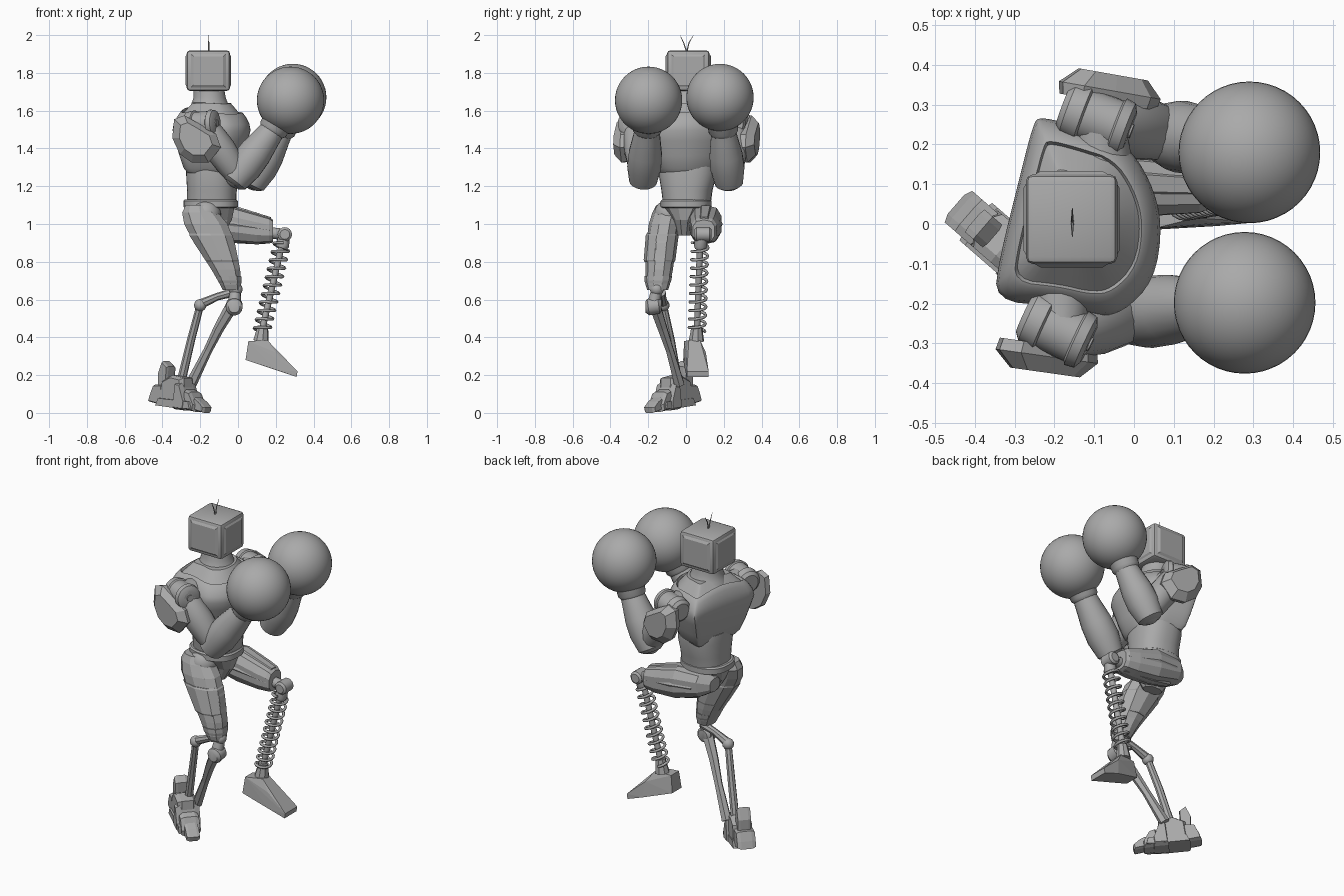
import bpy
import bmesh
from math import cos, sin, pi, radians
from mathutils import Vector, Matrix

cube = bpy.data.objects.get("Cube")
if cube:
    bpy.data.objects.remove(cube, do_unlink=True)

grey = bpy.data.materials.new("plain grey")
grey.use_nodes = True
grey.diffuse_color = (0.4, 0.4, 0.4, 1)
grey.node_tree.nodes["Principled BSDF"].inputs["Base Color"].default_value = (0.4, 0.4, 0.4, 1)


def finish(name, bm, smooth=None):
    """Turn a bmesh into a finished object."""
    bmesh.ops.recalc_face_normals(bm, faces=bm.faces)
    mesh = bpy.data.meshes.new(name)
    bm.to_mesh(mesh)
    bm.free()
    ob = bpy.data.objects.new(name, mesh)
    bpy.context.collection.objects.link(ob)
    mesh.materials.append(grey)
    if smooth:
        bpy.ops.object.select_all(action='DESELECT')
        ob.select_set(True)
        bpy.context.view_layer.objects.active = ob
        bpy.ops.object.shade_smooth_by_angle(angle=radians(smooth))


def skin(name, rings, smooth=None):
    """Bridge rings of points and cap both ends."""
    bm = bmesh.new()
    loops = [[bm.verts.new(p) for p in ring] for ring in rings]
    n = len(loops[0])
    for a, b in zip(loops, loops[1:]):
        for i in range(n):
            j = (i + 1) % n
            bm.faces.new((a[i], a[j], b[j], b[i]))
    bm.faces.new(loops[0])
    bm.faces.new(loops[-1])
    finish(name, bm, smooth)


def loft(name, rows, n=32, power=2.0, turn=0, axis='Z', smooth=None):
    """Rows are (height along axis, centre a, centre b, radius a, radius b)."""
    rings = []
    for t, a, b, ra, rb in rows:
        ring = []
        for i in range(n):
            w = 2 * pi * (i + 0.5) / n
            c, s = cos(w), sin(w)
            u = ra * abs(c) ** (2 / power) * (1 if c > 0 else -1)
            v = rb * abs(s) ** (2 / power) * (1 if s > 0 else -1)
            k = radians(turn)
            p, q = a + u * cos(k) - v * sin(k), b + u * sin(k) + v * cos(k)
            ring.append((p, q, t) if axis == 'Z' else (t, p, q))
        rings.append(ring)
    skin(name, rings, smooth)


def limb(name, path, n=16, smooth=40):
    """Tapered tube; path points are (x, y, z, radius)."""
    pts = [Vector(p[:3]) for p in path]
    rings = []
    for i, p in enumerate(pts):
        d = pts[min(i + 1, len(pts) - 1)] - pts[max(i - 1, 0)]
        q = d.to_track_quat('Z', 'Y')
        rings.append([p + q @ (path[i][3] * Vector((cos(2 * pi * k / n), sin(2 * pi * k / n), 0)))
                      for k in range(n)])
    skin(name, rings, smooth)


def hull(name, points, place=None):
    bm = bmesh.new()
    for p in points:
        bm.verts.new(p)
    r = bmesh.ops.convex_hull(bm, input=bm.verts)
    bmesh.ops.delete(bm, geom=list(set(r["geom_interior"] + r["geom_unused"])), context='VERTS')
    bmesh.ops.dissolve_limit(bm, angle_limit=0.02, verts=bm.verts, edges=bm.edges)
    if place:
        bm.transform(place)
    finish(name, bm)


def prism(name, outline, lo, hi, shrink=1.0, place=None):
    """Side outline (x, z) between two widths, with narrower flanks."""
    cx = sum(p[0] for p in outline) / len(outline)
    cz = sum(p[1] for p in outline) / len(outline)
    e = (hi - lo) * 0.2
    pts = [(x, y, z) for x, z in outline for y in (lo + e, hi - e)]
    pts += [(cx + (x - cx) * shrink, y, cz + (z - cz) * shrink) for x, z in outline for y in (lo, hi)]
    hull(name, pts, place)


def ball(name, centre, radius, seg=24):
    bm = bmesh.new()
    bmesh.ops.create_uvsphere(bm, u_segments=seg, v_segments=seg // 2, radius=radius,
                              matrix=Matrix.Translation(centre))
    finish(name, bm, 60)


# Head: bevelled box with a raised panel on each side
head_c = Vector((-0.157, 0.012, 1.812))
bm = bmesh.new()
bmesh.ops.create_cube(bm, size=1, matrix=Matrix.Translation(head_c) @ Matrix.Diagonal((0.23, 0.225, 0.215, 1)))
bmesh.ops.bevel(bm, geom=bm.edges[:], offset=0.018, segments=2, affect='EDGES', profile=0.5)
finish("head", bm, 25)
for k, side in enumerate(("front", "left", "back", "right")):
    pts = [(0.108, a * 0.1, b * 0.095) for a in (-1, 1) for b in (-1, 1)]
    pts += [(0.121, a * 0.078, b * 0.075) for a in (-1, 1) for b in (-1, 1)]
    hull(side + "_head_panel", pts, Matrix.Translation(head_c) @ Matrix.Rotation(k * pi / 2, 4, 'Z'))
for side, y in (("right", -0.032), ("left", 0.04)):
    limb(side + "_antenna", [(-0.155, 0.004, 1.91, 0.004), (-0.155, y * 0.4, 1.96, 0.003),
                             (-0.155, y, 2.0, 0.001)], 6)

# Chest: one rounded plan outline, scaled at each level, with sloping shoulders
outline = [Vector(p) for p in ((-.235, .268), (-.13, .24), (-.025, .205), (.04, .11), (.07, 0), (.05, -.14),
           (-.03, -.222), (-.1, -.23), (-.2, -.205), (-.35, -.19), (-.335, -.08), (-.285, .12), (-.252, .25))]
for _ in range(2):
    pairs = list(zip(outline, outline[1:] + outline[:1]))
    outline = [a.lerp(b, t) for a, b in pairs for t in (.25, .75)]
mid = Vector((-.14, .01))
rings = []
for z, size, drop in ((1.27, .62, 0), (1.295, .72, 0), (1.36, .83, 0), (1.44, .94, 0), (1.51, 1.01, .1),
                      (1.56, .98, .2), (1.6, .9, .3), (1.622, .82, .35), (1.624, .78, .35), (1.61, .75, .35),
                      (1.645, .5, .2)):
    ring = []
    for p in outline:
        q = (p - mid) * size
        ring.append((mid.x + q.x, mid.y + q.y, z - drop * (max(0, q.length - .09) + .15 * q.x)))
    rings.append(ring)
skin("chest", rings, 32)

# Neck, waist and hips
loft("neck", [(1.58, -.15, .01, .13, .13), (1.63, -.15, .01, .1, .1), (1.67, -.15, .01, .085, .085),
              (1.72, -.155, .01, .082, .082)], smooth=50)
loft("waist", [(1.1, -.14, .005, .13, .125), (1.18, -.138, .005, .131, .135), (1.27, -.138, .01, .136, .155),
               (1.32, -.138, .01, .132, .15)], power=2.4, turn=-5, smooth=50)
loft("belt", [(1.085, -.145, .0, .135, .125), (1.09, -.145, .0, .145, .135), (1.122, -.145, .0, .145, .135),
              (1.13, -.145, .0, .137, .127)], power=2.4, smooth=30)
loft("pelvis", [(.94, -.14, -.01, .06, .035), (1.02, -.14, -.01, .11, .06), (1.09, -.145, 0, .13, .12)],
     n=12, power=2.5)

# Standing thigh with armour bands
loft("standing_thigh", [(.65, -.033, -.15, .05, .055), (.68, -.04, -.15, .058, .065), (.76, -.065, -.142, .08, .073),
                        (.9, -.125, -.13, .113, .08), (1.0, -.17, -.115, .12, .082),
                        (1.06, -.2, -.1, .1, .078), (1.1, -.21, -.095, .07, .062)], n=10, power=2.2)
loft("thigh_band", [(.8, -.083, -.14, .086, .08), (.81, -.086, -.14, .092, .084),
                    (.94, -.143, -.126, .12, .087), (.95, -.148, -.125, .114, .083)], n=10, power=2.2)
loft("knee_collar", [(.685, -.04, -.15, .06, .066), (.7, -.044, -.149, .066, .071),
                     (.725, -.05, -.147, .07, .074)], n=10, power=2.2)
ball("knee_joint", (-.012, -.155, .655), .036)
ball("standing_hip", (-.17, -.09, 1.05), .08)

# Standing shin: two struts and their joints
limb("knee_hinge", [(-.02, -.215, .56, .03), (-.02, -.2, .56, .045), (-.02, -.145, .57, .045), (-.02, -.13, .57, .03)], 14)
limb("knee_link", [(-.012, -.155, .65, .028), (-.02, -.17, .58, .035)], 12)
limb("front_strut", [(-.03, -.165, .57, .034), (-.1, -.125, .45, .028), (-.16, -.085, .33, .023),
                     (-.25, -.035, .15, .03)], 6, None)
limb("upper_rod", [(-.02, -.13, .64, .024), (-.11, -.125, .615, .02), (-.2, -.12, .575, .026)], 8)
ball("rear_joint", (-.2, -.12, .57), .033, 16)
limb("rear_strut", [(-.2, -.12, .57, .02), (-.25, -.08, .38, .022), (-.3, -.045, .17, .024)], 8)

# Standing foot: overlapping wedges along a turned axis
foot = Matrix.Translation((-.31, -.067, 0)) @ Matrix.Rotation(radians(-41), 4, 'Z')
prism("heel", [(-.18, .06), (-.165, .1), (-.14, .15), (-.08, .15), (-.06, .035)], -.055, .05, .85, foot)
prism("heel_fin", [(-.12, .12), (-.12, .21), (-.09, .275), (-.055, .245), (-.065, .12)], -.04, .035, .9, foot)
prism("ankle", [(-.11, .05), (-.09, .17), (-.02, .2), (.06, .185), (.07, .05)], -.055, .055, .8, foot)
prism("sole", [(-.12, .04), (-.1, .08), (.12, .06), (.13, .02), (.02, .025)], -.065, .06, .95, foot)
for k in range(3):
    s = k * .055
    prism("toe_plate_%d" % (k + 1), [(.0 + s, .02), (.02 + s, .165 - s * .75), (.055 + s, .16 - s * .9),
          (.09 + s, .055 - s * .25), (.082 + s, .012 - s * .11)], -.068 + s * .28, .068 - s * .28, .82, foot)

# Raised thigh with raised strips
rows = [(-.25, .08, 1.02, .05, .04), (-.19, .095, 1.02, .085, .075), (-.04, .105, 1.0, .087, .1),
        (.1, .1, .975, .078, .083), (.165, .096, .967, .07, .07), (.185, .094, .962, .06, .06)]
loft("raised_thigh", rows, n=10, power=2.6, axis='X')
for k, (y, z) in enumerate(((.0, .06), (.0, -.06), (-.045, 0), (.045, 0))):
    limb("thigh_strip_%d" % (k + 1), [(-.16, .1 + y * 1.2, 1.01 + z * .9, .03), (-.03, .105 + y, 1.0 + z, .045),
                                      (.165, .096 + y * .7, .967 + z * .65, .036)], 6, None)
limb("shin_hinge", [(.15, .095, .955, .03), (.245, .09, .945, .03)], 12)
limb("raised_knee", [(.248, .045, .945, .026), (.248, .055, .945, .038), (.248, .125, .945, .038),
                     (.248, .135, .945, .026)], 16)

# Spring shin
top, low = Vector((.235, .075, .9)), Vector((.125, .058, .43))
limb("spring_cap", [(.245, .085, .94, .03), (.235, .077, .885, .036), (.23, .075, .87, .03)], 14)
limb("spring_rod", [(*top, .017), (*low, .017)], 12)
quat = (low - top).to_track_quat('Z', 'Y')
steps, turns = 200, 10.5
coil = [top.lerp(low, i / steps) + quat @ Vector((.043 * cos(2 * pi * turns * i / steps),
        .043 * sin(2 * pi * turns * i / steps), 0)) for i in range(steps + 1)]
limb("spring_coil", [(*p, .008) for p in coil], 6, 70)

# Raised foot
limb("foot_socket", [(.132, .057, .46, .028), (.122, .055, .38, .042)], 8, None)
hull("raised_foot", [(.04, -.015, .28), (.04, .075, .28), (.055, -.01, .38), (.055, .065, .38),
                     (.155, .015, .385), (.155, .075, .385), (.2, .002, .32), (.2, .105, .32),
                     (.21, -.005, .225), (.21, .115, .225), (.315, .005, .22), (.315, .12, .22),
                     (.31, .005, .19), (.31, .12, .19)])

# Arms, gloves and shoulder pads; the pads dip at the front to clear the joints
pad_outline = [(-.125, .1), (-.135, .0), (-.095, -.085), (-.03, -.13), (.06, -.13),
               (.125, -.05), (.1, .02), (.01, .075), (-.07, .12)]


def arm(side, shoulder, axis, elbow, wrist, glove, pad_at, yaw):
    s, e, w, g = map(Vector, (shoulder, elbow, wrist, glove))
    a = Vector(axis).normalized()
    out = -1 if s.y < 0 else 1
    limb(side + "_shoulder", [(*(s + a * t), r) for t, r in
         ((-.1, .05), (-.085, .068), (-.045, .074), (-.04, .066), (.04, .066), (.045, .074), (.07, .07),
          (.08, .05), (.08, .036), (.07, .034), (.07, .02), (.085, .018))], 24, 30)
    limb(side + "_shoulder_stub", [(*s, .06), (s.x, s.y - out * .12, s.z - .03, .085)])
    m = s.lerp(e, .5)
    limb(side + "_upper_arm", [(*s, .055), (*s.lerp(e, .2), .075), (*m, .082), (*s.lerp(e, .8), .074), (*e, .06)], 14, 35)
    ball(side + "_elbow", e, .068)
    tail = e - (w - e).normalized() * .055
    limb(side + "_forearm", [(*tail, .048), (*tail.lerp(e, .35), .074), (*e.lerp(w, .2), .091), (*e.lerp(w, .5), .088),
                             (*e.lerp(w, .85), .072), (*w, .066)], 20, 40)
    limb(side + "_cuff", [(*w.lerp(g, -.1), .064), (*w, .078), (*w.lerp(g, .3), .082), (*w.lerp(g, .7), .11)], 24, 50)
    ball(side + "_glove", g, .178, 48)
    hull(side + "_shoulder_pad",
         [(x * k, out * y, z * k) for x, z in pad_outline for k, y in ((.95, -.035), (1.0, -.005), (.68, .036))],
         Matrix.Translation(pad_at) @ Matrix.Rotation(radians(yaw), 4, 'Z'))


arm("right", (-.185, -.268, 1.53), (.9, -.42, .05), (.0, -.225, 1.255), (.185, -.205, 1.5),
    (.278, -.198, 1.655), (-.215, -.338, 1.455), -8)
arm("left", (-.085, .262, 1.53), (.93, -.35, .05), (.09, .225, 1.245), (.225, .198, 1.49),
    (.29, .18, 1.67), (-.055, .34, 1.455), -10)
